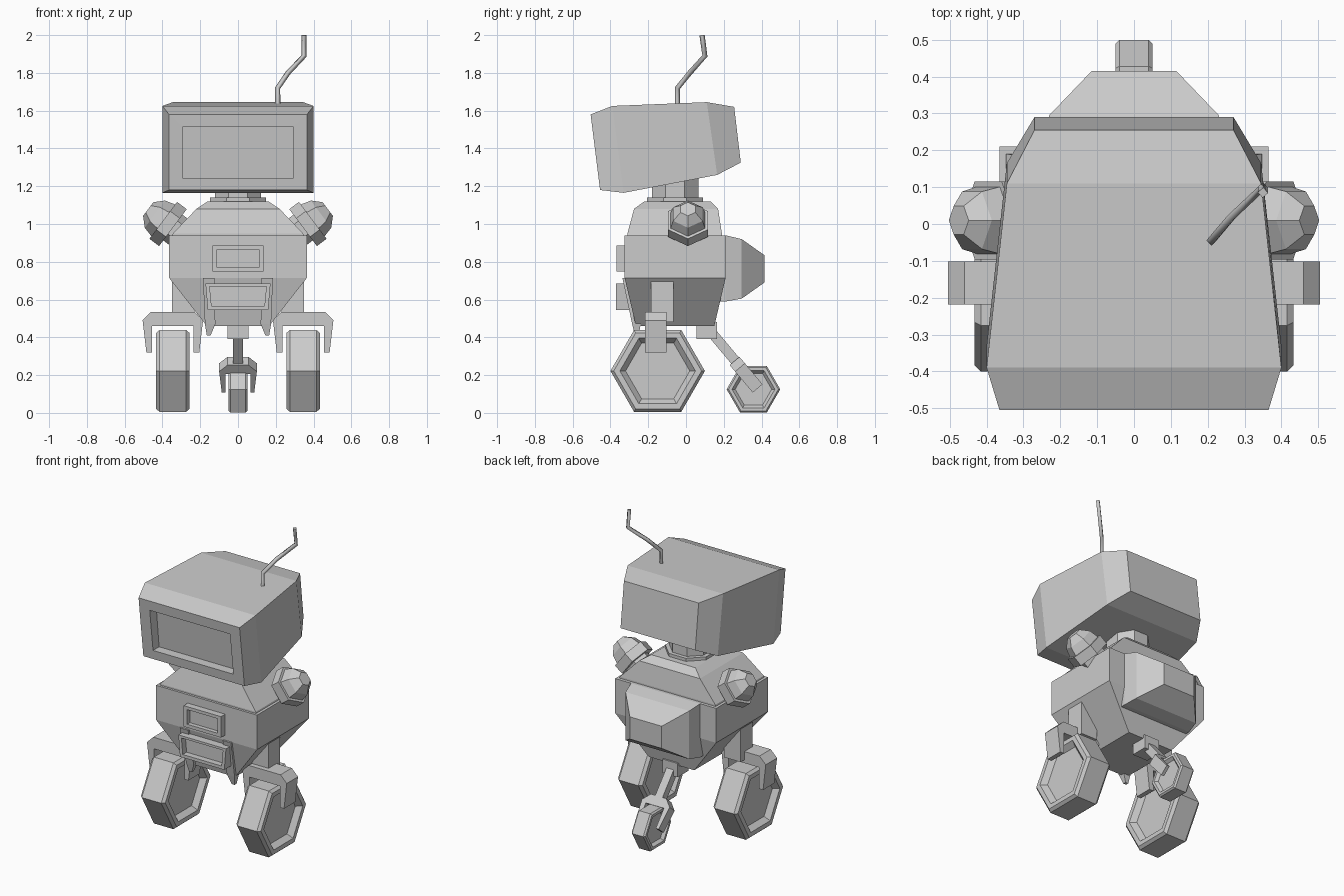
import bpy, bmesh
from math import sin, cos, tau, radians
from mathutils import Matrix, Vector

if "Cube" in bpy.data.objects:
    bpy.data.objects.remove(bpy.data.objects["Cube"])


def loft(name, rings, mat=Matrix.Identity(4)):
    """Skin a list of equal-length point rings and cap both ends."""
    bm = bmesh.new()
    loops = [[bm.verts.new(mat @ Vector(p)) for p in r] for r in rings]
    n = len(loops[0])
    for a, b in zip(loops, loops[1:]):
        for i in range(n):
            j = (i + 1) % n
            bm.faces.new((a[i], a[j], b[j], b[i]))
    bm.faces.new(loops[0])
    bm.faces.new(loops[-1])
    bmesh.ops.recalc_face_normals(bm, faces=bm.faces)
    me = bpy.data.meshes.new(name)
    bm.to_mesh(me)
    bm.free()
    ob = bpy.data.objects.new(name, me)
    bpy.context.collection.objects.link(ob)
    return ob


def upright(xt, yt, zt, yb, zb, xb=None):
    """Rectangle facing the front: half width, top edge, bottom edge."""
    xb = xt if xb is None else xb
    return [(-xt, yt, zt), (xt, yt, zt), (xb, yb, zb), (-xb, yb, zb)]


def flat(x0, x1, y0, y1, z):
    return [(x0, y0, z), (x1, y0, z), (x1, y1, z), (x0, y1, z)]


def turned(name, profile, n, mat, phase=0.0):
    """Revolve (radius, height) pairs into an n-sided solid."""
    return loft(name, [[(r * cos(tau * i / n + phase), r * sin(tau * i / n + phase), h)
                        for i in range(n)] for r, h in profile], mat)


def wheel(name, centre, r, w):
    half = [(.3 * r, .62 * w), (.68 * r, .62 * w), (.8 * r, w), (.93 * r, w), (r, .8 * w)]
    profile = [(a, -h) for a, h in half] + [(a, h) for a, h in reversed(half)]
    mat = Matrix.Translation(centre) @ Matrix.Rotation(radians(90), 4, 'Y')
    turned(name, profile, 6, mat, radians(90))


def fork(name, hw, cham, top, thick, length, depth, mat):
    """Arched bracket straddling a wheel, with tapered prongs."""
    right = [(hw - cham, 0), (hw, -cham), (hw - .4 * thick, -length),
             (hw - thick, -length), (hw - thick, -top)]
    prof = right + [(-x, z) for x, z in reversed(right)]
    loft(name, [[(x, y, z) for x, z in prof] for y in (-depth, depth)], mat)


# Head with a recessed screen
loft("head", [
    upright(.29, -.43, 1.515, -.40, 1.24),
    upright(.29, -.497, 1.515, -.4625, 1.24),
    upright(.365, -.505, 1.58, -.455, 1.18),
    upright(.40, -.39, 1.625, -.33, 1.165),
    upright(.345, .11, 1.645, .165, 1.26),
    upright(.27, .255, 1.62, .29, 1.325)])

# Bent antenna
cu = bpy.data.curves.new("antenna", 'CURVE')
cu.dimensions = '3D'
cu.bevel_depth = .014
cu.bevel_resolution = 0
cu.use_fill_caps = True
path = [(.21, -.045, 1.62), (.21, -.045, 1.72), (.265, .02, 1.8), (.35, .1, 1.89), (.35, .085, 2.0)]
sp = cu.splines.new('POLY')
sp.points.add(len(path) - 1)
for p, c in zip(sp.points, path):
    p.co = (*c, 1)
bpy.context.collection.objects.link(bpy.data.objects.new("antenna", cu))

# Neck
turned("neck", [(.16, 1.1), (.16, 1.14), (.133, 1.14), (.133, 1.24)], 8,
       Matrix.Translation((0, -.058, 0)), tau / 16)

# Torso
loft("shoulder_cover", [
    flat(-.35, .35, -.31, .19, .93), flat(-.345, .345, -.31, .19, .95),
    flat(-.22, .22, -.275, .17, 1.08), flat(-.16, .16, -.22, .13, 1.12)])
loft("torso", [
    flat(-.365, .365, -.325, .21, .94), flat(-.365, .365, -.325, .21, .715),
    flat(-.165, .165, -.265, .15, .46)])
loft("backpack", [
    upright(.25, .18, .94, .18, .59), upright(.25, .21, .94, .21, .59),
    upright(.23, .295, .92, .295, .605), upright(.115, .415, .835, .415, .69)])

# Recessed chest panel and mouth panel
loft("chest_panel", [
    upright(.11, -.34, .865, -.34, .77), upright(.11, -.368, .865, -.368, .77),
    upright(.135, -.368, .885, -.368, .748), upright(.135, -.31, .885, -.31, .748)])
loft("mouth_panel", [
    upright(.15, -.33, .67, -.33, .565, .14), upright(.15, -.37, .67, -.37, .565, .14),
    upright(.172, -.37, .685, -.37, .545, .16), upright(.172, -.25, .685, -.25, .545, .16)])

for s, side in ((-1, "left"), (1, "right")):
    # Front spike beside the mouth
    loft(side + "_front_spike", [
        flat(s * .125, s * .185, -.337, -.29, .715), flat(s * .12, s * .175, -.285, -.24, .47),
        flat(s * .145, s * .165, -.27, -.25, .41)])
    # Six-sided shoulder joint, tilted outward
    axis = Vector((s * .8, 0, .6))
    mat = Matrix.Translation((s * .37, .01, 1.0)) @ axis.to_track_quat('Z', 'Y').to_matrix().to_4x4()
    up = mat.to_3x3().inverted() @ Vector((-s * .6, 0, .8))
    phase = 0 if abs(up.x) > .5 else tau / 4
    turned(side + "_shoulder_ring", [(.122, -.032), (.122, .032)], 6, mat, phase)
    turned(side + "_shoulder_dome", [(.105, .02), (.105, .032), (.09, .087), (.045, .132)], 6, mat, phase)
    turned(side + "_shoulder_axle", [(.085, -.14), (.085, -.02)], 6, mat, phase)
    # Front leg, fork and wheel
    loft(side + "_leg_strut", [flat(s * .23, s * .35, -.185, -.065, z) for z in (.72, .48)])
    fork(side + "_wheel_fork", .16, .045, .075, .05, .215, .058,
         Matrix.Translation((s * .345, -.16, .535)))
    wheel(side + "_wheel", (s * .345, -.15, .222), .25, .088)

# Rear trailing wheel
loft("rear_mount", [flat(-.055, .055, .055, .165, z) for z in (.48, .39)])
tilt = Matrix.Rotation(radians(40), 4, 'X')
turned("rear_leg", [(.037, -.04), (.037, .24)], 4,
       Matrix.Translation((0, .27, .265)) @ tilt, tau / 8)
fork("rear_fork", .1, .045, .06, .035, .19, .034, Matrix.Translation((0, .257, .275)) @ tilt)
wheel("rear_wheel", (0, .357, .125), .142, .05)
